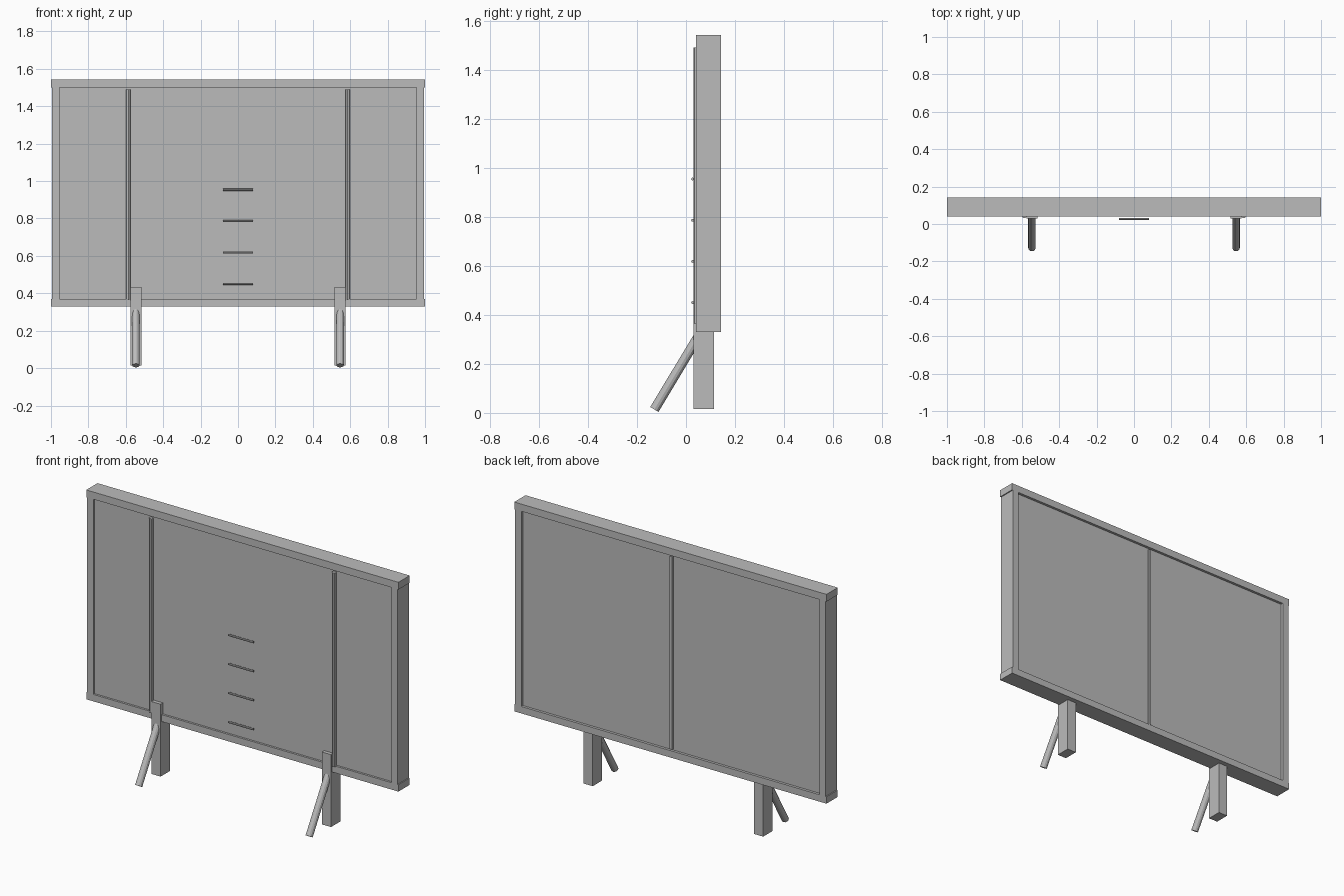
import bpy
from mathutils import Vector

if "Cube" in bpy.data.objects:
    bpy.data.objects.remove(bpy.data.objects["Cube"])

grey = bpy.data.materials.new("plain grey")
grey.diffuse_color = (0.5, 0.5, 0.5, 1)
grey.use_nodes = True
grey.node_tree.nodes["Principled BSDF"].inputs["Base Color"].default_value = grey.diffuse_color


def box(name, x, y, z):
    """Box from (min, max) pairs."""
    bpy.ops.mesh.primitive_cube_add(size=1)
    ob = bpy.context.object
    ob.name = name
    for v in ob.data.vertices:
        v.co = [(a + b) / 2 + c * (b - a) for c, (a, b) in zip(v.co, (x, y, z))]
    ob.data.materials.append(grey)
    return ob


def rod(name, a, b, r, sides):
    """Straight rod between two points."""
    a, b = Vector(a), Vector(b)
    bpy.ops.mesh.primitive_cylinder_add(vertices=sides, radius=r, depth=(b - a).length)
    ob = bpy.context.object
    ob.name = name
    ob.rotation_euler = (b - a).to_track_quat('Z', 'Y').to_euler()
    ob.location = (a + b) / 2
    ob.data.materials.append(grey)
    return ob


Y0, Y1 = 0.04, 0.143  # frame front and back

# Board panel, recessed on both sides
box("panel", (-0.97, 0.97), (Y0 + 0.012, Y1 - 0.015), (0.35, 1.52))

# Frame rails
box("top_rail", (-1, 1), (Y0, Y1), (1.5, 1.542))
box("bottom_rail", (-1, 1), (Y0, Y1), (0.33, 0.37))

# Centre batten on the back
box("back_batten", (-0.008, 0.008), (0.12, 0.138), (0.375, 1.492))

for side, s in (("left", -1), ("right", 1)):
    # Frame stile
    box(side + "_stile", sorted((s * 0.955, s * 0.994)), (Y0, Y1), (0.37, 1.5))
    # Long vertical pole on the front
    rod(side + "_front_pole", (s * 0.586, 0.043, 0.365), (s * 0.586, 0.043, 1.49), 0.0125, 8)
    # Square post
    box(side + "_post", sorted((s * 0.517, s * 0.575)), (0.03, 0.115), (0.015, 0.434))
    # Slanted brace
    rod(side + "_brace", (s * 0.546, -0.129, 0.014), (s * 0.546, 0.05, 0.312), 0.0195, 12)

# Short rungs on the front
for i in range(4):
    z = 0.45 + i * 0.168
    rod("rung_%d" % (i + 1), (-0.08, 0.027, z), (0.08, 0.027, z), 0.006, 8)
